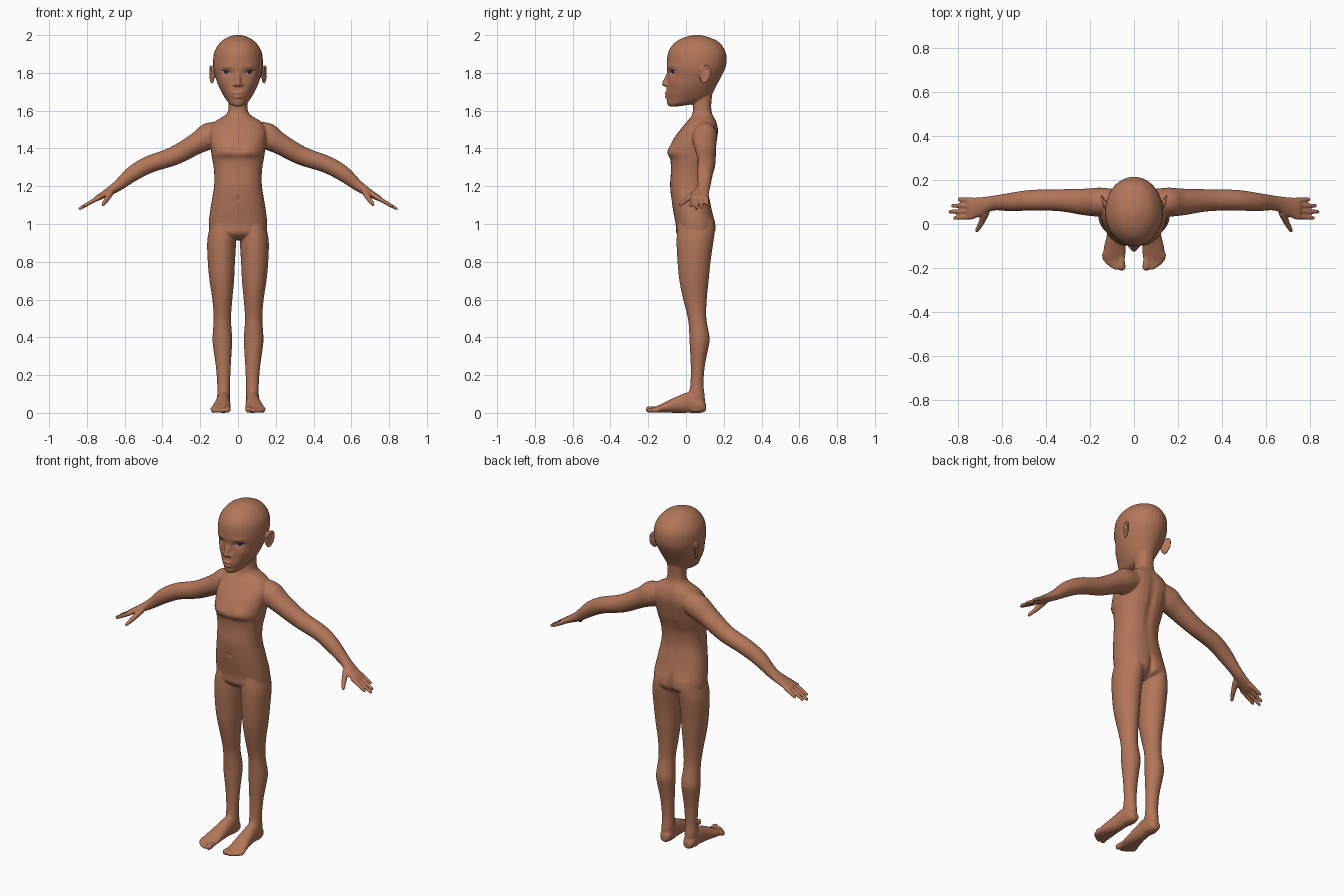
import bpy, bmesh, math
from mathutils import Vector, Matrix
from mathutils.bvhtree import BVHTree

if "Cube" in bpy.data.objects:
    bpy.data.objects.remove(bpy.data.objects["Cube"])

X, Y, Z = Vector((1, 0, 0)), Vector((0, 1, 0)), Vector((0, 0, 1))
SIDES = (1, -1)
bm = bmesh.new()


def material(name, rgb):
    m = bpy.data.materials.new(name)
    m.diffuse_color = (*rgb, 1)
    m.use_nodes = True
    m.node_tree.nodes["Principled BSDF"].inputs["Base Color"].default_value = m.diffuse_color
    return m


def spline(rows, steps=5):
    """Catmull-Rom interpolation of rows of numbers."""
    rows = [Vector(r) for r in rows]
    out = []
    for i in range(len(rows) - 1):
        a, b, c, d = rows[max(i - 1, 0)], rows[i], rows[i + 1], rows[min(i + 2, len(rows) - 1)]
        for k in range(steps):
            t = k / steps
            out.append(0.5 * (2 * b + (c - a) * t + (2 * a - 5 * b + 4 * c - d) * t * t
                              + (3 * b - a - 3 * c + d) * t ** 3))
    return out + [rows[-1]]


def loft(rows, u, v, s=1, power=2.0, n=32):
    """Closed skin over rings (x, y, z, radius_u, radius_v); s=-1 mirrors it."""
    rings = []
    for r in spline(rows):
        ring = []
        for i in range(n):
            c, d = math.cos(math.tau * i / n), math.sin(math.tau * i / n)
            p = (Vector(r[:3]) + u * max(r[3], .002) * math.copysign(abs(c) ** (2 / power), c)
                 + v * max(r[4], .002) * math.copysign(abs(d) ** (2 / power), d))
            ring.append(bm.verts.new((p.x * s, p.y, p.z)))
        rings.append(ring)
    faces = [bm.faces.new(rings[0]), bm.faces.new(rings[-1])]
    for a, b in zip(rings, rings[1:]):
        for i in range(n):
            faces.append(bm.faces.new((a[i], a[(i + 1) % n], b[(i + 1) % n], b[i])))
    bmesh.ops.recalc_face_normals(bm, faces=faces)


def upright(rows, s=1, power=2.0):
    """Loft up z from rows (z, centre x, half width, front y, back y)."""
    loft([(cx, (f + b) / 2, z, w, (b - f) / 2) for z, cx, w, f, b in rows], X, Y, s, power)


def blob(c, r, turn=0.0):
    m = Matrix.Translation(c) @ Matrix.Rotation(turn, 4, 'Z') @ Matrix.Diagonal((*r, 1))
    bmesh.ops.create_icosphere(bm, subdivisions=3, radius=1, matrix=m)


def beads(p, q, r0, r1, s=1, n=12):
    """Tapered capsule made of overlapping balls."""
    for i in range(n):
        t = i / (n - 1)
        c = Vector(p).lerp(Vector(q), t)
        r = r0 + (r1 - r0) * t
        blob((c.x * s, c.y, c.z), (r, r, r))


# torso and neck
upright([(.915, 0, .06, -.01, .09), (.95, 0, .14, -.05, .145), (1.0, 0, .155, -.055, .152),
         (1.1, 0, .143, -.073, .132), (1.2, 0, .127, -.084, .115), (1.28, 0, .127, -.08, .12),
         (1.34, 0, .136, -.083, .138), (1.38, 0, .142, -.096, .152), (1.45, 0, .15, -.066, .165),
         (1.5, 0, .15, -.03, .17), (1.54, 0, .125, .003, .162), (1.565, 0, .085, .025, .15),
         (1.59, 0, .056, .035, .138), (1.63, 0, .05, .037, .134), (1.69, 0, .05, .03, .14)], power=2.3)
# head
upright([(1.623, 0, .022, -.092, -.04), (1.637, 0, .046, -.1, .05), (1.66, 0, .064, -.102, .115),
         (1.69, 0, .083, -.105, .14), (1.73, 0, .103, -.101, .16), (1.78, 0, .12, -.097, .187),
         (1.83, 0, .131, -.102, .21), (1.88, 0, .131, -.1, .215), (1.92, 0, .122, -.09, .206),
         (1.96, 0, .095, -.06, .178), (1.985, 0, .062, -.018, .132), (2.0, 0, .02, .035, .08)])
# nose and lips
beads((0, -.09, 1.80), (0, -.113, 1.742), .010, .015)
blob((0, -.09, 1.693), (.033, .025, .008))
blob((0, -.09, 1.673), (.028, .024, .009))

arm_up = Vector((.45, 0, .89))
for s in SIDES:
    blob((s * .015, -.1, 1.737), (.012, .014, .009))
    # ear: plate with a rim
    blob((s * .134, .095, 1.79), (.008, .026, .045), s * -.3)
    for i in range(22):
        a = math.radians(150 - i * 11)
        y, z = .097 + .028 * math.cos(a) + .01 * math.sin(a), 1.792 + .043 * math.sin(a)
        blob((s * (.14 + .25 * (y - .097)), y, z), (.007, .007, .007))
    # leg
    upright([(1.02, .078, .06, -.04, .14), (.92, .086, .076, -.05, .145), (.8, .088, .072, -.045, .13),
             (.7, .086, .065, -.035, .12), (.6, .083, .053, -.015, .11), (.5, .083, .046, .01, .108),
             (.4, .083, .052, .018, .125), (.35, .082, .05, .02, .12), (.25, .078, .04, .025, .1),
             (.15, .076, .034, .023, .093), (.08, .076, .034, .01, .1), (.01, .076, .03, .0, .1)], s)
    # foot and toes
    loft([(.076, .105, .03, .02, .02), (.076, .08, .04, .034, .04), (.078, .02, .055, .036, .055),
          (.082, -.05, .043, .042, .043), (.088, -.11, .029, .05, .028), (.09, -.15, .02, .05, .018),
          (.09, -.17, .015, .045, .013)], X, Z, s)
    for x, y, r in ((.056, -.195, .018), (.083, -.197, .013), (.102, -.187, .012),
                    (.119, -.174, .012), (.133, -.158, .011)):
        beads((x, -.14, .022), (x, y, r), .013, r, s, 7)
    # arm and palm
    loft([(.07, .1, 1.5, .05, .05), (.15, .1, 1.467, .065, .07), (.22, .1, 1.426, .061, .057),
          (.34, .108, 1.36, .05, .05), (.47, .108, 1.315, .047, .046), (.56, .1, 1.265, .042, .042),
          (.64, .095, 1.2, .034, .029), (.70, .078, 1.162, .044, .02), (.745, .07, 1.137, .049, .015),
          (.758, .07, 1.129, .044, .011)], Y, arm_up, s)
    # fingers and thumb
    for y0, x1, y1 in ((.108, .795, .112), (.083, .825, .083), (.058, .836, .056), (.033, .815, .027)):
        beads((.735, y0, 1.141), (x1, y1, 1.08 + (.84 - x1) * .6), .013, .0095, s)
    beads((.675, .05, 1.165), (.695, .005, 1.13), .018, .014, s)
    beads((.695, .005, 1.13), (.715, -.03, 1.103), .014, .0095, s)

# fuse all parts into one smooth skin
mesh = bpy.data.meshes.new("body")
bm.to_mesh(mesh)
bm.free()
body = bpy.data.objects.new("body", mesh)
bpy.context.collection.objects.link(body)
rm = body.modifiers.new("fuse", 'REMESH')
rm.mode, rm.voxel_size = 'VOXEL', .005
sm = body.modifiers.new("soften", 'SMOOTH')
sm.factor, sm.iterations = .5, 7
skin_mesh = bpy.data.meshes.new_from_object(body.evaluated_get(bpy.context.evaluated_depsgraph_get()))
body.modifiers.clear()
body.data = skin_mesh

# soft sculpting in y: (|x|, y, z, reach x, reach z, push)
DENTS = ((.06, -.085, 1.803, .026, .015, .013),   # eye socket
         (.06, -.085, 1.832, .035, .012, -.004),  # brow
         (.075, -.06, 1.75, .03, .025, -.005),    # cheek
         (.065, -.085, 1.39, .045, .03, -.009),   # breast
         (.07, .15, .98, .05, .06, .008),         # buttock
         (0, .15, .97, .014, .06, -.016),         # cleft
         (0, .15, 1.36, .022, .16, -.009),        # spine
         (.08, .16, 1.47, .04, .06, .005),        # shoulder blade
         (0, -.08, 1.13, .008, .01, .006))        # navel
bm = bmesh.new()
bm.from_mesh(skin_mesh)
for v in bm.verts:
    x, y, z = abs(v.co.x), v.co.y, v.co.z
    v.co.y += sum(p * math.exp(-((x - cx) / rx) ** 2 - ((y - cy) / .06) ** 2 - ((z - cz) / rz) ** 2)
                  for cx, cy, cz, rx, rz, p in DENTS)
for f in bm.faces:
    f.smooth = True
bm.normal_update()
bm.to_mesh(skin_mesh)
tree = BVHTree.FromBMesh(bm)
bm.free()
skin_mesh.materials.clear()
skin_mesh.materials.append(material("brown skin", (.45, .18, .10)))

# eyes: almond plates draped on the face
eye_mats = [material("eye white", (.6, .55, .52)), material("dark iris", (.05, .02, .03)),
            material("purple lash", (.06, .02, .06))]
for s, side in zip(SIDES, ("left", "right")):
    bm = bmesh.new()
    nu, nv = 24, 10
    grid = []
    for i in range(nu + 1):
        u = i / nu * 2 - 1
        for j in range(nv + 1):
            x = s * (.064 + .027 * u)
            z = 1.804 + .006 * u + (j / nv * 2 - 1) * .0095 * (1 - u * u) ** .7
            hit = tree.ray_cast(Vector((x, -1, z)), Y)[0]
            grid.append(bm.verts.new((x, hit.y - .003, z)))
    for i in range(nu):
        for j in range(nv):
            k = i * (nv + 1) + j
            f = bm.faces.new((grid[k], grid[k + nv + 1], grid[k + nv + 2], grid[k + 1]))
            f.smooth = True
            f.material_index = 2 if j >= nv - 4 or j == 0 else 1 if abs(i - nu / 2 + .5) < 5 else 0
            if s < 0:
                f.normal_flip()
    me = bpy.data.meshes.new(side + "_eye")
    bm.to_mesh(me)
    bm.free()
    for m in eye_mats:
        me.materials.append(m)
    bpy.context.collection.objects.link(bpy.data.objects.new(side + "_eye", me))
